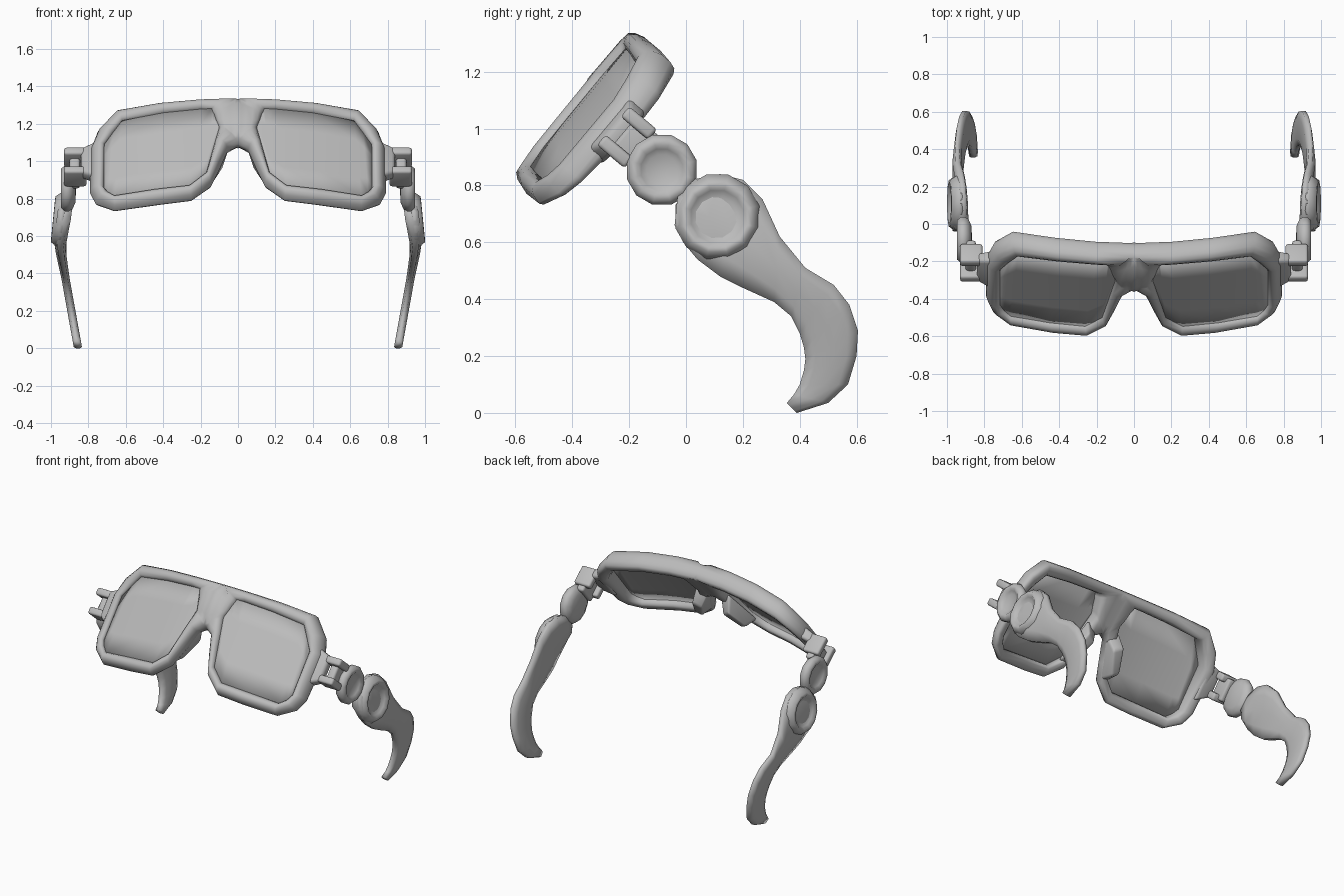
import bpy, bmesh, math
from mathutils import Vector

if "Cube" in bpy.data.objects:
    bpy.data.objects.remove(bpy.data.objects["Cube"])

grey = bpy.data.materials.new("plain grey")
grey.use_nodes = True
GREY = (0.5, 0.5, 0.5, 1)
grey.diffuse_color = GREY
grey.node_tree.nodes["Principled BSDF"].inputs["Base Color"].default_value = GREY


def tilt(x, u, d):
    """Place a point of the tilted glasses front: u up the lens, d backwards."""
    return Vector((x, -0.6 + 0.643 * u + 0.766 * d, 0.83 + 0.766 * u - 0.643 * d))


def wrap(x, u, d):
    """Point on the wraparound curve of the front."""
    return tilt(x, u, 0.21 * x * x + d)


def finish(name, bm, thick=0, bevel=0, facing=None):
    bmesh.ops.remove_doubles(bm, verts=bm.verts, dist=0.0005)
    bmesh.ops.recalc_face_normals(bm, faces=bm.faces)
    if facing and sum(f.normal.dot(facing) for f in bm.faces) < 0:
        bmesh.ops.reverse_faces(bm, faces=bm.faces)
    for f in bm.faces:
        f.smooth = True
    mesh = bpy.data.meshes.new(name)
    bm.to_mesh(mesh)
    bm.free()
    mesh.materials.append(grey)
    ob = bpy.data.objects.new(name, mesh)
    bpy.context.collection.objects.link(ob)
    ob.modifiers.new("Mirror", "MIRROR")
    if thick:
        ob.modifiers.new("Solidify", "SOLIDIFY").thickness = thick
    if bevel:
        b = ob.modifiers.new("Bevel", "BEVEL")
        b.width, b.segments = bevel, 3
        b.limit_method, b.angle_limit = "ANGLE", math.radians(50)


def strips(rows, closed=False):
    """Join rows of points with quads."""
    bm = bmesh.new()
    rows = [[bm.verts.new(p) for p in r] for r in rows]
    for a, b in zip(rows, rows[1:]):
        n = len(a)
        for i in range(n if closed else n - 1):
            j = (i + 1) % n
            bm.faces.new((a[i], a[j], b[j], b[i]))
    return bm


def hull(name, points, bevel):
    bm = bmesh.new()
    for p in points:
        bm.verts.new(p)
    bmesh.ops.convex_hull(bm, input=bm.verts)
    bmesh.ops.dissolve_limit(bm, angle_limit=0.02, verts=bm.verts, edges=bm.edges)
    finish(name, bm, bevel=bevel)


def block(name, xs, us, ds, bevel):
    hull(name, [tilt(x, u, d) for x in xs for u in us for d in ds], bevel)


# Front frame: lens opening paired with the outer edge, rounded section between
opening = [(.10, .46), (.105, .48), (.115, .51), (.125, .55), (.135, .575), (.14, .595),
           (.2, .595), (.4, .59), (.62, .575), (.67, .5), (.715, .43), (.717, .13),
           (.695, .09), (.66, .055), (.45, .058), (.26, .062), (.17, .145), (.14, .28),
           (.12, .37)]
outer = [(0, .367), (0, .382), (0, .43), (0, .61), (0, .655), (0, .668),
         (.2, .668), (.42, .668), (.65, .66), (.75, .55), (.79, .43), (.79, .14),
         (.76, .055), (.66, -.018), (.42, -.02), (.25, -.012), (.145, .08), (.1, .2),
         (.055, .335)]
section = [(0, 0), (.12, -.016), (.35, -.026), (.65, -.022), (.87, -.002), (1, .03),
           (1, .07), (.9, .098), (.7, .112), (.25, .112), (.08, .095), (0, .065)]
# Front depth of the bridge pairs that meet on the middle line
bridge = {1: -.012, 2: -.028, 3: -.026, 4: -.002}
rows = []
for t, d in section + section[:1]:
    row = []
    for i, (a, b) in enumerate(zip(opening, outer)):
        x, u = a[0] + (b[0] - a[0]) * t, a[1] + (b[1] - a[1]) * t
        depth = d
        if i in bridge and t > .5:
            depth = bridge[i] if d < .05 else .108
        if depth > .03:  # the frame is thinner towards the bottom
            depth *= min(1, .48 + .75 * max(u, 0))
        row.append(wrap(x, u, depth))
    rows.append(row)
frame = strips(rows, True)
inside = [f for f in frame.faces if all(abs(v.co.x) < .001 for v in f.verts)]
bmesh.ops.delete(frame, geom=inside, context="FACES")
finish("front_frame", frame)

# Lenses: columns from the top edge to the bottom edge, following the curve
top_edge = opening[1:11]
bottom_edge = opening[:1] * 2 + opening[:10:-1]
rows = [[wrap(a[0] + (b[0] - a[0]) * t, a[1] + (b[1] - a[1]) * t, .002)
         for t in (0, .25, .5, .75, 1)] for a, b in zip(top_edge, bottom_edge)]
finish("lenses", strips(rows), thick=.012, facing=Vector((0, -.766, .643)))

# Nose pads
hull("nose_pads", [tilt(*p) for p in (
    (.04, .38, .05), (.14, .1, .04), (.125, .42, .05), (.2, .12, .04),
    (.08, .31, .15), (.15, .16, .14), (.14, .35, .15), (.195, .19, .14))], .015)

# Hinges: lug on the frame, two prongs and the link to the first disc
hull("hinge_lugs", [tilt(*p) for p in [(.74, u, d) for u in (.22, .48) for d in (.12, .205)]
                    + [(.84, u, d) for u in (.275, .445) for d in (.15, .21)]], .018)
for name, u in (("upper_hinge_prongs", .424), ("lower_hinge_prongs", .294)):
    block(name, (.81, .93), (u - .024, u + .024), (.147, .275), .014)
block("hinge_links", (.845, .9), (.285, .435), (.19, .31), .015)


# Dished discs, the large ones leaning in at the top
def disc(name, y, z, lean_in, profile):
    rows = []
    for r, x in profile:
        angles = [math.tau * (k + .5) / 12 for k in range(12)]
        rows.append([(x - lean_in * r * math.sin(a), y + r * math.cos(a), z + r * math.sin(a))
                     for a in angles])
    finish(name, strips(rows, True))


disc("small_discs", -.085, .855, 0, [
    (0, .865), (.08, .87), (.115, .885), (.127, .905), (.127, .925), (.11, .945),
    (.09, .947), (.075, .935), (.055, .925), (0, .921)])
disc("large_discs", .11, .69, .1, [
    (0, .92), (.14, .925), (.153, .935), (.153, .952), (.128, .987),
    (.11, .989), (.095, .975), (.07, .962), (0, .957)])

# Ear arms: upper and lower edges as (y, z), leaning inwards towards the tip
upper = [(-.03, .76), (.02, .82), (.12, .84), (.2, .82), (.27, .75), (.33, .62), (.42, .51),
         (.52, .45), (.575, .38), (.605, .29), (.6, .2), (.57, .1), (.5, .035), (.39, 0)]
lower = [(-.04, .66), (-.01, .6), (.04, .54), (.12, .48), (.2, .44), (.31, .39), (.37, .34),
         (.4, .28), (.415, .23), (.42, .19), (.415, .15), (.4, .1), (.38, .065), (.355, .035)]
around = [(0, .5), (.2, 1), (.5, 1), (.8, 1), (1, .5), (1, -.5), (.8, -1), (.5, -1),
          (.2, -1), (0, -.5)]
rows = []
for i, ((y0, z0), (y1, z1)) in enumerate(zip(upper, lower)):
    half = .022 + .016 * max(0, 1 - i / 6)  # thicker behind the disc
    row = []
    for t, side in around:
        y, z = y0 + (y1 - y0) * t, z0 + (z1 - z0) * t
        middle = min(.855 + .18 * z, .95 - .13 * max(0, z - .55))
        row.append((middle + side * half, y, z))
    rows.append(row)
arm = strips(rows, True)
bmesh.ops.holes_fill(arm, edges=arm.edges)
finish("ear_arms", arm)
